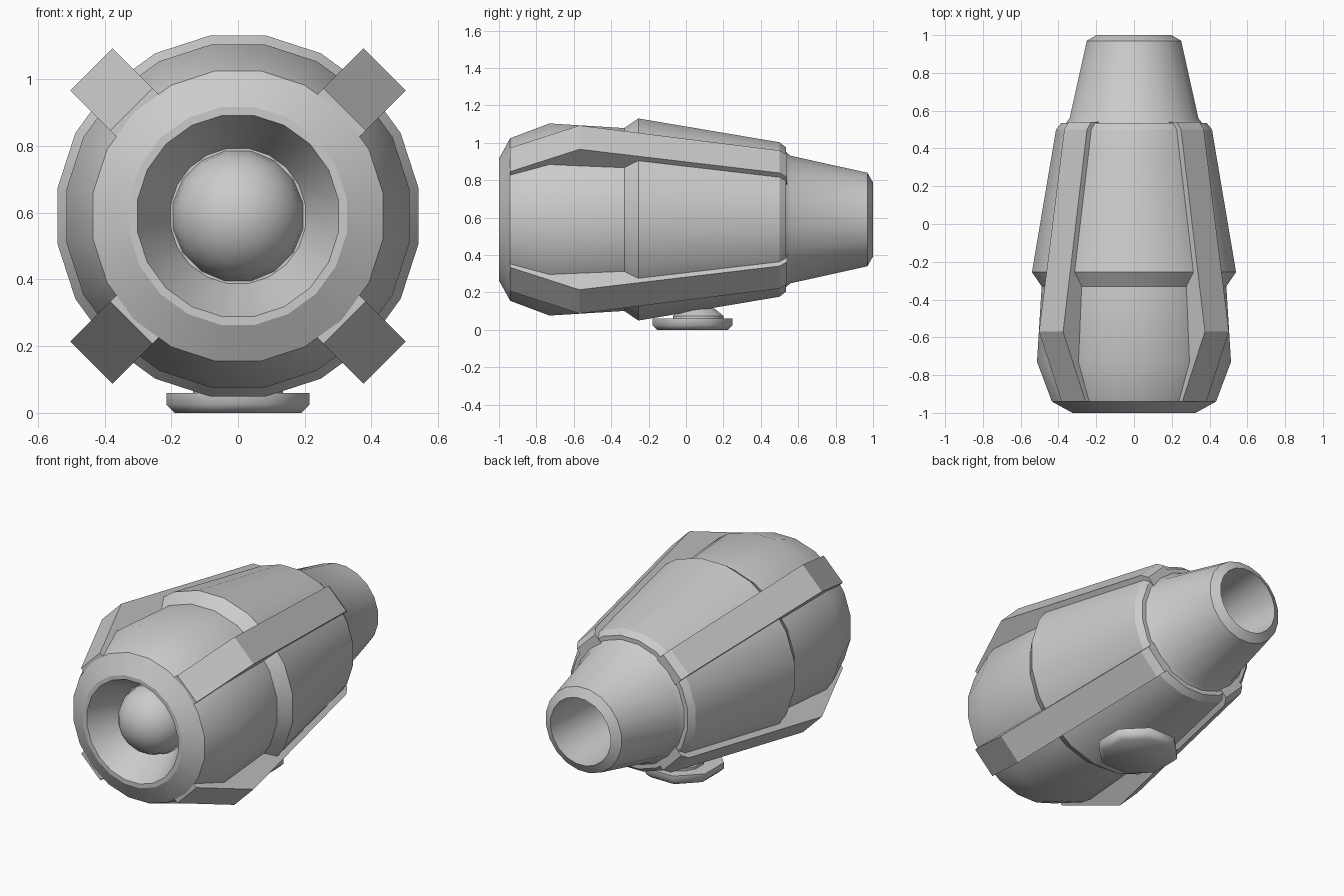
import bpy, bmesh
from math import sin, cos, pi, radians
from mathutils import Matrix, Vector

if "Cube" in bpy.data.objects:
    bpy.data.objects.remove(bpy.data.objects["Cube"])

AXIS_Z = 0.59


def finish(name, bm, angle=28):
    bmesh.ops.remove_doubles(bm, verts=bm.verts, dist=1e-5)
    bmesh.ops.recalc_face_normals(bm, faces=bm.faces)
    me = bpy.data.meshes.new(name)
    bm.to_mesh(me)
    bm.free()
    ob = bpy.data.objects.new(name, me)
    bpy.context.collection.objects.link(ob)
    bpy.ops.object.select_all(action='DESELECT')
    ob.select_set(True)
    bpy.context.view_layer.objects.active = ob
    bpy.ops.object.shade_smooth_by_angle(angle=radians(angle))
    return ob


def lathe(name, profile, sides, matrix, angle=28):
    """Revolve (height, radius) points about local z; profile starts and ends on the axis."""
    bm = bmesh.new()
    rings = []
    for h, r in profile:
        if r == 0:
            rings.append([bm.verts.new(matrix @ Vector((0, 0, h)))] * sides)
        else:
            rings.append([bm.verts.new(matrix @ Vector((
                r * cos(2 * pi * (i + .5) / sides), r * sin(2 * pi * (i + .5) / sides), h)))
                for i in range(sides)])
    for a, b in zip(rings, rings[1:]):
        for i in range(sides):
            j = (i + 1) % sides
            bm.faces.new(list(dict.fromkeys((a[i], a[j], b[j], b[i]))))
    return finish(name, bm, angle)


# local z runs along world +y
along_y = Matrix.Translation((0, 0, AXIS_Z)) @ Matrix.Rotation(-pi / 2, 4, 'X')

# stepped hull with funnel in front and tapered open nozzle at the back
lathe("hull", [
    (-0.80, 0), (-0.80, 0.205), (-1.0, 0.305), (-1.0, 0.33), (-0.94, 0.44),
    (-0.73, 0.52), (-0.33, 0.495), (-0.255, 0.547), (0.50, 0.418), (0.535, 0.39),
    (0.535, 0.365), (0.56, 0.345), (0.97, 0.253), (1.0, 0.20), (0.55, 0.16), (0.55, 0)],
    20, along_y)

# dome lens inside the funnel
lathe("lens", [(-0.79, 0)] + [(-0.79 - 0.2 * sin(t * pi / 12), 0.2 * cos(t * pi / 12))
      for t in range(6)] + [(-0.99, 0)], 16, along_y, 40)

# four diagonal rails: (y, inner radius, outer radius, half width)
sections = [(-0.94, 0.36, 0.452, 0.09), (-0.57, 0.40, 0.621, 0.09),
            (0.50, 0.30, 0.437, 0.085), (0.54, 0.30, 0.405, 0.085)]
for k in range(4):
    bm = bmesh.new()
    turn = Matrix.Translation((0, 0, AXIS_Z)) @ Matrix.Rotation(pi / 4 + k * pi / 2, 4, 'Y')
    loops = [[bm.verts.new(turn @ Vector((x, y, z)))
              for x, z in ((-w, a), (w, a), (w, b), (-w, b))] for y, a, b, w in sections]
    for p, q in zip(loops, loops[1:]):
        for i in range(4):
            j = (i + 1) % 4
            bm.faces.new((p[i], p[j], q[j], q[i]))
    bm.faces.new(loops[0])
    bm.faces.new(loops[-1])
    finish(f"rail_{k + 1}", bm, 15)

# octagonal mounting foot and its neck
foot_at = Matrix.Translation((0, 0.035, 0))
lathe("foot", [(0, 0), (0, 0.205), (0.025, 0.232), (0.06, 0.232), (0.06, 0)], 8, foot_at, 50)
neck_at = Matrix.Translation((0, 0.065, 0))
lathe("foot_neck", [(0.05, 0), (0.05, 0.14), (0.075, 0.14), (0.13, 0.07), (0.2, 0.07), (0.2, 0)],
      12, neck_at, 35)
